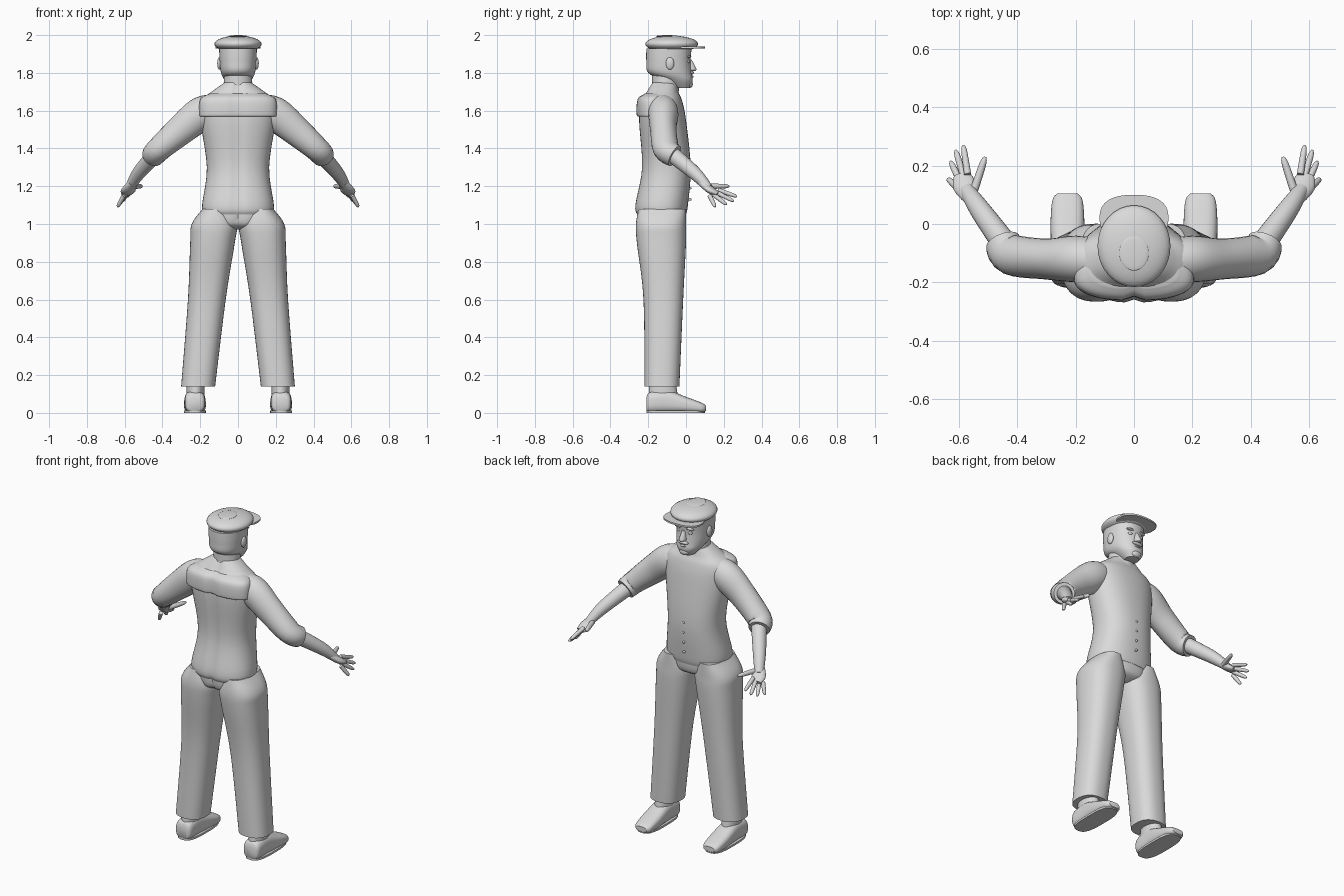
import bpy, bmesh, math
from mathutils import Vector

cube = bpy.data.objects.get("Cube")
if cube:
    bpy.data.objects.remove(cube, do_unlink=True)

GREY = (0.7, 0.7, 0.7, 1)
material = bpy.data.materials.new("plain grey")
material.use_nodes = True
material.diffuse_color = GREY
material.node_tree.nodes["Principled BSDF"].inputs["Base Color"].default_value = GREY


def flow(rows, steps=5):
    """Run a smooth curve through rows of numbers."""
    result = []
    last = len(rows) - 1
    for index in range(last):
        before, start = rows[max(index - 1, 0)], rows[index]
        end, after = rows[index + 1], rows[min(index + 2, last)]
        for step in range(steps):
            t = step / steps
            result.append([
                q + t * (r - p) / 2 + t * t * (2 * p - 5 * q + 4 * r - s) / 2
                + t ** 3 * (3 * q - p - 3 * r + s) / 2
                for p, q, r, s in zip(before, start, end, after)])
    return result + [rows[-1]]


def circle(count, power=2):
    """Unit circle, squarer as the power rises."""
    points = []
    for index in range(count):
        angle = math.tau * index / count
        points.append([math.copysign(abs(value) ** (2 / power), value)
                       for value in (math.cos(angle), math.sin(angle))])
    return points


def skin(name, rings, side=1):
    """Join rings of points into a closed, smooth object."""
    bm = bmesh.new()
    loops = [[bm.verts.new((x * side, y, z)) for x, y, z in ring] for ring in rings]
    for lower, upper in zip(loops, loops[1:]):
        for index in range(len(lower)):
            bm.faces.new((lower[index - 1], lower[index], upper[index], upper[index - 1]))
    bm.faces.new(loops[0])
    bm.faces.new(loops[-1])
    bmesh.ops.recalc_face_normals(bm, faces=bm.faces)
    mesh = bpy.data.meshes.new(name)
    bm.to_mesh(mesh)
    bm.free()
    mesh.materials.append(material)
    part = bpy.data.objects.new(name, mesh)
    bpy.context.collection.objects.link(part)
    bpy.ops.object.select_all(action='DESELECT')
    part.select_set(True)
    bpy.context.view_layer.objects.active = part
    bpy.ops.object.shade_smooth_by_angle(angle=math.radians(45))


def loft(name, rows, side=1, centre=0, lean=0, power=2, groove=0, lengthwise=False):
    """Rows hold position, half width, and the low and high limits across."""
    rings = []
    for place, half, low, high in flow(rows):
        ring = []
        for across, depth in circle(48, power):
            x = centre + lean * place + half * across
            other = (low + high) / 2 + (high - low) / 2 * depth
            if depth < 0:
                other += groove * math.exp(-(x / 0.02) ** 2)
            ring.append((x, place, other) if lengthwise else (x, other, place))
        rings.append(ring)
    skin(name, rings, side)


def tube(name, rows, side=1):
    """Rows hold a path point, the sideways radius and the upward radius."""
    path = flow(rows)
    rings = []
    for index, (x, y, z, wide, tall) in enumerate(path):
        ahead, behind = path[min(index + 1, len(path) - 1)], path[max(index - 1, 0)]
        direction = Vector(ahead[:3]) - Vector(behind[:3])
        across = direction.cross(Vector((0, 0, 1))).normalized()
        up = across.cross(direction).normalized()
        rings.append([Vector((x, y, z)) + across * wide * c + up * tall * s
                      for c, s in circle(24)])
    skin(name, rings, side)


def blob(name, centre, size, side=1, levels=16):
    """Ellipsoid built from level rings."""
    rings = []
    for level in range(1, levels):
        angle = math.pi * level / levels
        rings.append([[middle + radius * unit for middle, radius, unit in zip(
            centre, size, (c * math.sin(angle), s * math.sin(angle), -math.cos(angle)))]
            for c, s in circle(32)])
    skin(name, rings, side)


# Shirt with a seam down the middle of the back
loft("shirt", [
    (1.05, .18, -.26, 0), (1.1, .19, -.27, .01), (1.3, .165, -.235, .025),
    (1.55, .2, -.25, 0), (1.65, .2, -.24, -.02), (1.7, .14, -.21, -.04),
    (1.75, .07, -.18, -.05)], power=2.3, groove=.012)
loft("back_yoke", [(1.57, .2, -.25, -.1), (1.58, .206, -.262, -.1),
                   (1.66, .2, -.257, -.1), (1.69, .15, -.22, -.1)],
     power=2.5, groove=.014)
for number in range(4):
    blob(f"shirt_button_{number}", (0, .02, 1.13 + .06 * number), (.007, .01, .007))

# Seat of the trousers
loft("trouser_seat", [(.97, .06, -.2, -.06), (1, .15, -.25, -.01), (1.08, .18, -.26, 0)],
     power=2.3, groove=.015)

# Neck, head and face
loft("neck", [(1.68, .08, -.18, -.04), (1.83, .07, -.18, -.03)])
loft("head", [(1.72, .04, -.06, .02), (1.76, .07, -.12, .035), (1.8, .09, -.2, .03),
              (1.86, .097, -.21, .024), (1.93, .1, -.21, .03)], power=2.2)
loft("nose", [(1.81, .012, 0, .045), (1.82, .02, 0, .055), (1.87, .01, 0, .03)])
blob("moustache", (0, .03, 1.8), (.036, .012, .01))
blob("lower_lip", (0, .03, 1.78), (.02, .01, .006))
blob("chin", (0, .018, 1.74), (.03, .018, .02))

# Flat cap
blob("cap", (0, -.076, 1.953), (.125, .14, .044))
blob("cap_crown", (0, -.1, 1.994), (.05, .06, .006))
loft("cap_visor", [(1.93, .118, -.06, .1), (1.94, .118, -.06, .1)], power=2.5)

INDEX_ROOT, LITTLE_ROOT = Vector((.57, .17, 1.18)), Vector((.605, .125, 1.15))
INDEX_TIP, LITTLE_TIP = Vector((.585, .27, 1.145)), Vector((.638, .155, 1.09))
FINGER_ARC = Vector((.01, .025, -.007))


def finger(name, root, tip, side, radius=.011):
    """Straight finger with a rounded tip."""
    tube(name, [(*root.lerp(tip, t), radius * size, radius * size)
                for t, size in ((0, 1.1), (.8, .9), (1, .3))], side)


for label, side in (("left", 1), ("right", -1)):
    # Trouser leg, spreading towards the hem
    loft(label + "_trouser_leg", [
        (1.08, .07, -.25, 0), (1, .12, -.265, 0), (.9, .118, -.26, 0),
        (.6, .1, -.225, -.015), (.14, .09, -.22, -.035)],
        side, centre=.225, lean=-.1, power=2.4)

    # Ankle and shoe
    loft(label + "_ankle", [(.07, .047, -.2, -.04), (.2, .047, -.19, -.06)],
         side, centre=.225)
    loft(label + "_shoe", [
        (-.21, .035, .01, .08), (-.19, .052, 0, .11), (-.1, .055, 0, .12),
        (0, .058, 0, .085), (.08, .052, 0, .055), (.105, .035, .01, .04)],
        side, centre=.228, power=2.7, lengthwise=True)
    loft(label + "_shoe_sole", [(0, .058, -.21, .1), (.012, .058, -.21, .1)],
         side, centre=.228, power=3)

    # Sleeve, bent forward at the elbow
    tube(label + "_sleeve", [
        (.13, -.125, 1.61, .075, .08), (.2, -.12, 1.58, .08, .09),
        (.3, -.12, 1.5, .07, .08), (.42, -.105, 1.395, .07, .065),
        (.45, -.06, 1.36, .06, .06)], side)

    # Forearm and hand
    tube(label + "_forearm", [(.42, -.1, 1.39, .045, .045), (.525, .045, 1.27, .036, .036),
                              (.575, .12, 1.19, .025, .022)], side)
    tube(label + "_palm", [(.56, .08, 1.22, .02, .018), (.58, .13, 1.18, .04, .02),
                           (.59, .17, 1.16, .028, .012)], side)
    for number, title in enumerate(("index", "middle", "ring", "little")):
        t = number / 3
        tip = INDEX_TIP.lerp(LITTLE_TIP, t) + FINGER_ARC * math.sin(math.pi * t)
        finger(f"{label}_{title}_finger", INDEX_ROOT.lerp(LITTLE_ROOT, t), tip, side)
    finger(label + "_thumb", Vector((.55, .11, 1.2)), Vector((.51, .23, 1.2)), side, .013)

    # Ear, eye and brow
    blob(label + "_ear", (.098, -.085, 1.85), (.012, .022, .033), side)
    blob(label + "_eye", (.036, .01, 1.86), (.015, .012, .01), side)
    blob(label + "_brow", (.038, .016, 1.885), (.026, .012, .007), side)
